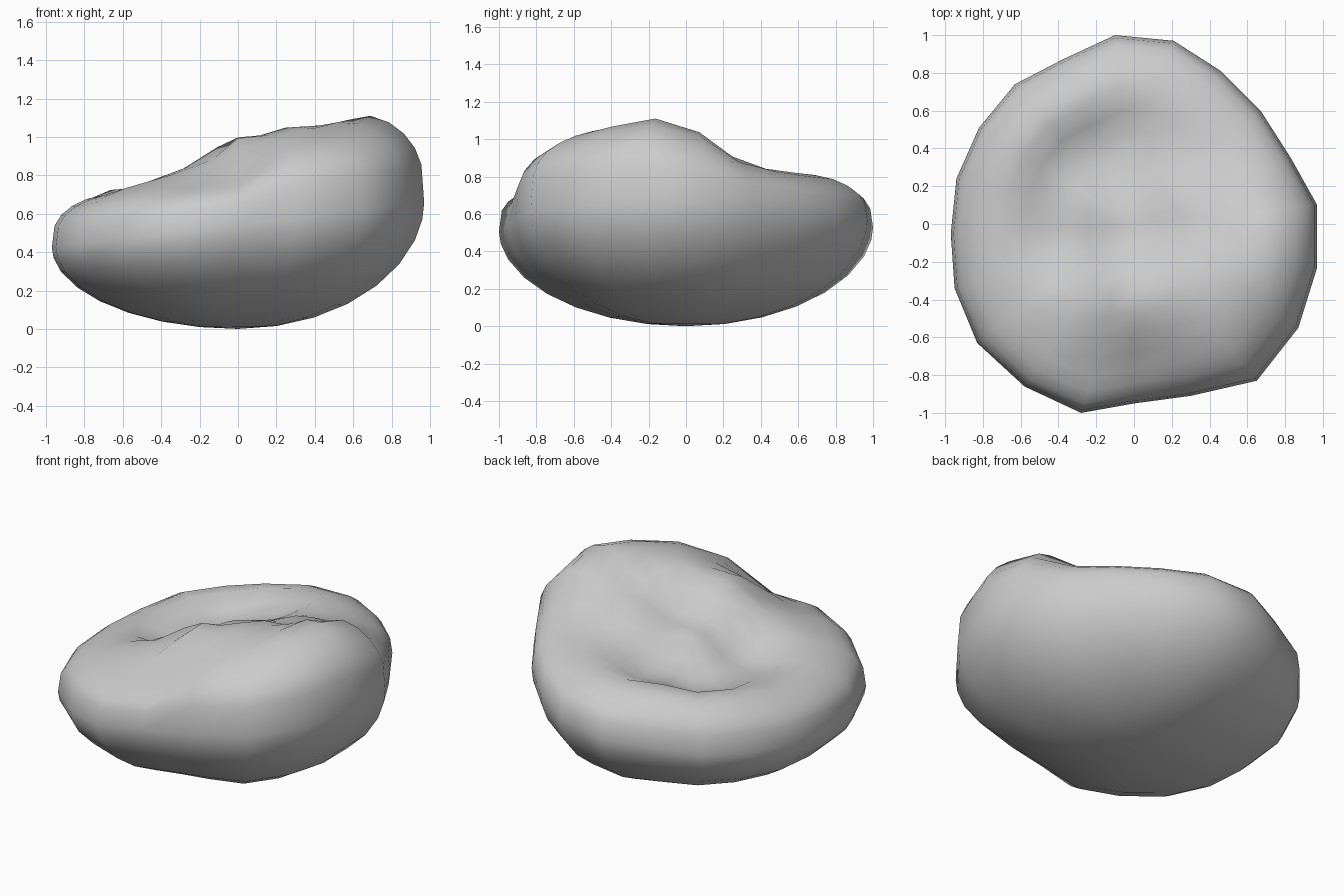
import bpy, bmesh, math

if "Cube" in bpy.data.objects:
    bpy.data.objects.remove(bpy.data.objects["Cube"])

# Plan outline: one meridian per point
OUTLINE = [(.97, .10), (.83, .35), (.67, .60), (.46, .81), (.21, .97), (-.10, 1.0),
           (-.38, .87), (-.63, .74), (-.82, .51), (-.94, .24), (-.97, -.05),
           (-.95, -.34), (-.83, -.63), (-.58, -.86), (-.28, -1.0), (0, -.95),
           (.30, -.91), (.65, -.83), (.87, -.55), (.97, -.23)]

# Sculpting points of the dented upper face (x, y, height)
TOP = [(.75, -.08, 1.19), (.60, -.40, 1.12), (.45, -.70, 1.06), (.35, -.35, 1.07),
       (.72, .30, .94), (.40, .60, .87), (.05, .80, .87), (-.35, .68, .86),
       (-.65, .50, .82), (-.82, .10, .76), (-.78, -.35, .75), (-.48, -.62, .80),
       (-.15, -.80, .79), (-.20, -.56, .85), (.02, -.45, 1.03), (0, 0, .84),
       (.40, .10, .96), (.25, .40, .83), (-.33, .33, .64), (-.40, -.05, .66),
       (-.10, .42, .71)]


def top_height(x, y):
    total = weight = 0
    for px, py, pz in TOP:
        w = 1 / ((x - px) ** 2 + (y - py) ** 2 + .02) ** 2
        total += w * pz
        weight += w
    return total / weight


def surface(ox, oy, t, upper):
    x, y = ox * t, oy * t
    rim = .54 + .12 * ox
    if upper:
        k = 3.2 + .3 * ox - .5 * max(0, oy + .5 * ox)
        z = rim + (top_height(x, y) - rim) * max(0, 1 - t ** k) ** (1 / k)
    else:
        z = rim * (1 - max(0, 1 - t * t) ** .52)
    return x, y, z


# Rings from the bottom pole, round the rim, to the top centre
bm = bmesh.new()
steps_low = [math.sin(math.radians(a)) for a in (12, 24, 36, 48, 60, 72, 82)]
steps_top = [1, .985, .95, .89, .81, .71, .60, .49, .38, .26, .13]
levels = [(t, False) for t in steps_low] + [(t, True) for t in steps_top]
rings = [[bm.verts.new(surface(ox, oy, t, up)) for ox, oy in OUTLINE] for t, up in levels]
bottom = bm.verts.new((0, 0, 0))
top = bm.verts.new((0, 0, top_height(0, 0)))
n = len(OUTLINE)
for i in range(n):
    j = (i + 1) % n
    bm.faces.new((bottom, rings[0][j], rings[0][i]))
    bm.faces.new((top, rings[-1][i], rings[-1][j]))
    for a, b in zip(rings, rings[1:]):
        bm.faces.new((a[i], a[j], b[j], b[i]))
bmesh.ops.recalc_face_normals(bm, faces=bm.faces)
for f in bm.faces:
    f.smooth = True

# Boulder
mesh = bpy.data.meshes.new("boulder")
bm.to_mesh(mesh)
bm.free()
bpy.context.collection.objects.link(bpy.data.objects.new("boulder", mesh))
